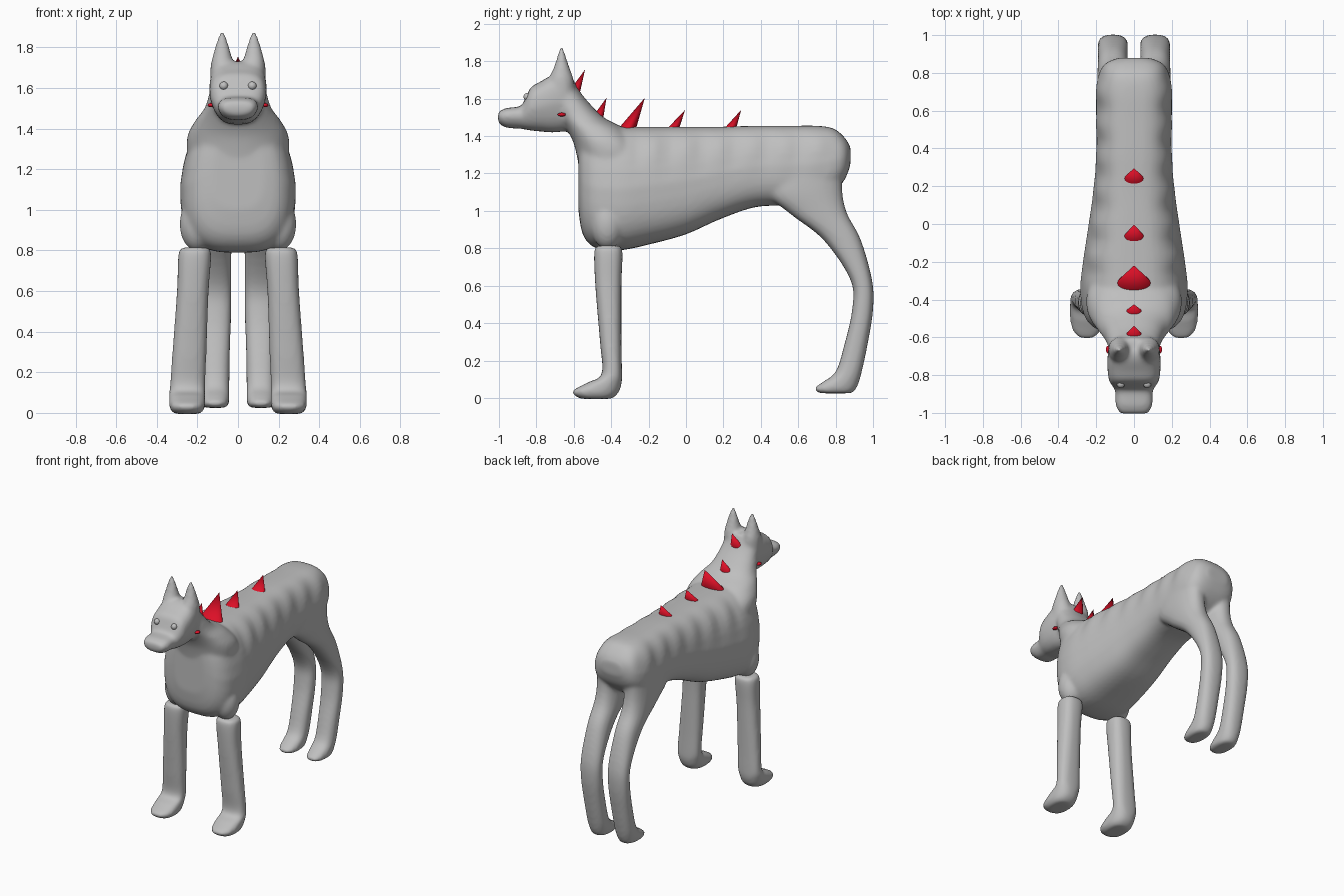
import bpy, bmesh
from math import sin, cos, pi, exp
from mathutils import Vector, Matrix

cube = bpy.data.objects.get("Cube")
if cube:
    bpy.data.objects.remove(cube, do_unlink=True)


def make_material(name, color):
    mat = bpy.data.materials.new(name)
    mat.use_nodes = True
    mat.diffuse_color = color
    mat.node_tree.nodes["Principled BSDF"].inputs["Base Color"].default_value = color
    return mat


grey = make_material("fur grey", (0.52, 0.52, 0.52, 1))
red = make_material("spike red", (0.72, 0.005, 0.02, 1))


def smooth_rings(rings, steps=5):
    """Catmull-Rom interpolation between the given rings."""
    rows = [Vector(r) for r in rings]
    out = []
    for i in range(len(rows) - 1):
        p, a, b, n = rows[max(i - 1, 0)], rows[i], rows[i + 1], rows[min(i + 2, len(rows) - 1)]
        for k in range(steps):
            t = k / steps
            out.append(a + t * (b - p) / 2
                       + t * t * (2 * p - 5 * a + 4 * b - n) / 2
                       + t * t * t * (3 * a - p - 3 * b + n) / 2)
    return out + [rows[-1]]


def loft(bm, rings, along, center_x=None, side=1, power=2.0, top=1.0, bottom=1.0, ripple=0.0):
    """Rings hold: position along the axis, low edge, high edge, half width.
    center_x gives the sideways centre for each ring, as a function of position."""
    count = 40
    loops = []
    for pos, low, high, width in smooth_rings(rings):
        mid, half = (low + high) / 2, (high - low) / 2
        loop = []
        for k in range(count):
            a = 2 * pi * k / count
            c, s = cos(a), sin(a)
            u = abs(c) ** (2 / power) * (1 if c > 0 else -1)
            v = abs(s) ** (2 / power) * (1 if s > 0 else -1)
            taper = 1 + (top - 1) * max(v, 0) + (bottom - 1) * max(-v, 0)
            x, w = u * width * taper, mid + v * half
            if ripple and pos > -0.3:
                x *= 1 + ripple * cos(pos * 36) * exp(-((w - 1.36) / 0.1) ** 2)
            if center_x:
                x += center_x(pos)
            co = (x * side, pos, w) if along == "Y" else (x * side, w, pos)
            loop.append(bm.verts.new(co))
        loops.append(loop)
    for a, b in zip(loops, loops[1:]):
        for k in range(count):
            n = (k + 1) % count
            bm.faces.new((a[k], a[n], b[n], b[k]))
    bm.faces.new(loops[0])
    bm.faces.new(loops[-1])


def ball(bm, center, size):
    matrix = Matrix.Translation(center) @ Matrix.Diagonal((*size, 1))
    bmesh.ops.create_uvsphere(bm, u_segments=24, v_segments=14, radius=1, matrix=matrix)


def finish(bm, name, mat, blend=False):
    bmesh.ops.recalc_face_normals(bm, faces=bm.faces)
    mesh = bpy.data.meshes.new(name)
    bm.to_mesh(mesh)
    bm.free()
    mesh.materials.append(mat)
    obj = bpy.data.objects.new(name, mesh)
    bpy.context.collection.objects.link(obj)
    bpy.ops.object.select_all(action="DESELECT")
    obj.select_set(True)
    bpy.context.view_layer.objects.active = obj
    if blend:
        remesh = obj.modifiers.new("blend", "REMESH")
        remesh.mode = "VOXEL"
        remesh.voxel_size = 0.012
        relax = obj.modifiers.new("relax", "SMOOTH")
        relax.factor = 0.5
        relax.iterations = 10
        bpy.ops.object.convert(target="MESH")
        bpy.ops.object.shade_smooth()
    else:
        bpy.ops.object.shade_smooth_by_angle(angle=1.0)
    return obj


body = bmesh.new()

# Torso: deep chest, tucked belly, rounded rump
loft(body, [
    (-0.575, 1.00, 1.38, 0.13), (-0.55, 0.87, 1.42, 0.21), (-0.48, 0.80, 1.45, 0.265),
    (-0.35, 0.79, 1.45, 0.285), (-0.2, 0.82, 1.45, 0.27), (0, 0.875, 1.45, 0.24),
    (0.18, 0.955, 1.45, 0.215), (0.37, 1.02, 1.455, 0.2), (0.55, 1.03, 1.455, 0.2),
    (0.7, 1.05, 1.455, 0.2), (0.79, 1.1, 1.44, 0.19), (0.85, 1.17, 1.39, 0.15),
    (0.88, 1.25, 1.34, 0.08)], "Y", power=3.0, top=0.85, ripple=0.04)

# Neck
loft(body, [
    (1.25, -0.575, -0.2, 0.25), (1.36, -0.60, -0.25, 0.25), (1.44, -0.64, -0.33, 0.21),
    (1.50, -0.68, -0.44, 0.165), (1.58, -0.72, -0.52, 0.14), (1.65, -0.74, -0.575, 0.125),
    (1.72, -0.71, -0.61, 0.09)], "Z", power=2.3)

# Head and muzzle
loft(body, [
    (-0.58, 1.52, 1.65, 0.08), (-0.62, 1.44, 1.71, 0.125), (-0.70, 1.42, 1.73, 0.14),
    (-0.78, 1.425, 1.69, 0.14), (-0.83, 1.43, 1.66, 0.132), (-0.86, 1.435, 1.60, 0.115),
    (-0.885, 1.44, 1.56, 0.1), (-0.96, 1.445, 1.55, 0.097), (-1.005, 1.47, 1.53, 0.075)],
    "Y", power=3.2, bottom=0.75)

for side in (-1, 1):
    # Ears
    loft(body, [
        (1.62, -0.73, -0.6, 0.06), (1.70, -0.735, -0.6, 0.058), (1.76, -0.71, -0.62, 0.046),
        (1.82, -0.69, -0.64, 0.03), (1.875, -0.675, -0.655, 0.012)],
        "Z", center_x=lambda z: 0.078, side=side)
    # Shoulders
    ball(body, (side * 0.2, -0.42, 0.93), (0.088, 0.09, 0.135))
    # Hind legs with thigh, hock and paw
    loft(body, [
        (1.30, 0.55, 0.84, 0.08), (1.12, 0.42, 0.835, 0.09), (0.99, 0.55, 0.86, 0.085),
        (0.845, 0.735, 0.935, 0.08), (0.63, 0.88, 0.995, 0.08), (0.47, 0.888, 1.0, 0.078),
        (0.28, 0.845, 0.97, 0.072), (0.14, 0.80, 0.94, 0.07), (0.085, 0.73, 0.925, 0.07),
        (0.05, 0.685, 0.91, 0.068), (0.025, 0.71, 0.89, 0.058)],
        "Z", center_x=lambda z: 0.112, side=side, power=2.4)
finish(body, "body", grey, blend=True)

for side, label in ((-1, "right"), (1, "left")):
    # Front legs with paws
    leg = bmesh.new()
    loft(leg, [
        (0.815, -0.46, -0.37, 0.05), (0.79, -0.49, -0.34, 0.08), (0.6, -0.485, -0.345, 0.078),
        (0.3, -0.46, -0.345, 0.084), (0.13, -0.45, -0.342, 0.087), (0.085, -0.52, -0.343, 0.089),
        (0.04, -0.605, -0.355, 0.089), (0.012, -0.595, -0.375, 0.08), (-0.005, -0.56, -0.4, 0.06)],
        "Z", center_x=lambda z: 0.25 - 0.055 * max(z - 0.1, 0), side=side, power=2.5)
    finish(leg, label + "_front_leg", grey, blend=True)

    # Eyes
    eye = bmesh.new()
    ball(eye, (side * 0.07, -0.848, 1.61), (0.021, 0.021, 0.021))
    finish(eye, label + "_eye", grey)

    # Red corners of the mouth
    corner = bmesh.new()
    ball(corner, (side * 0.133, -0.665, 1.515), (0.016, 0.022, 0.01))
    finish(corner, label + "_mouth_corner", red)


def spike(name, base, tip, rx, ry):
    """Swept-back cone with an oval base, given as (y, z) base and tip."""
    bm = bmesh.new()
    bmesh.ops.create_cone(bm, cap_ends=True, segments=24, radius1=1, radius2=0, depth=1)
    for v in bm.verts:
        t = v.co.z + 0.5
        y = base[0] + (tip[0] - base[0]) * t
        z = base[1] + (tip[1] - base[1]) * t
        v.co = (v.co.x * rx, y + v.co.y * ry, z)
    finish(bm, name, red)


# Row of spikes down the neck and back
spike("nape_spike", (-0.605, 1.62), (-0.54, 1.755), 0.055, 0.035)
spike("neck_spike", (-0.48, 1.48), (-0.425, 1.605), 0.055, 0.035)
spike("shoulder_spike", (-0.32, 1.43), (-0.22, 1.605), 0.095, 0.05)
spike("middle_spike", (-0.075, 1.43), (-0.005, 1.54), 0.06, 0.035)
spike("rear_spike", (0.23, 1.43), (0.295, 1.54), 0.06, 0.035)
